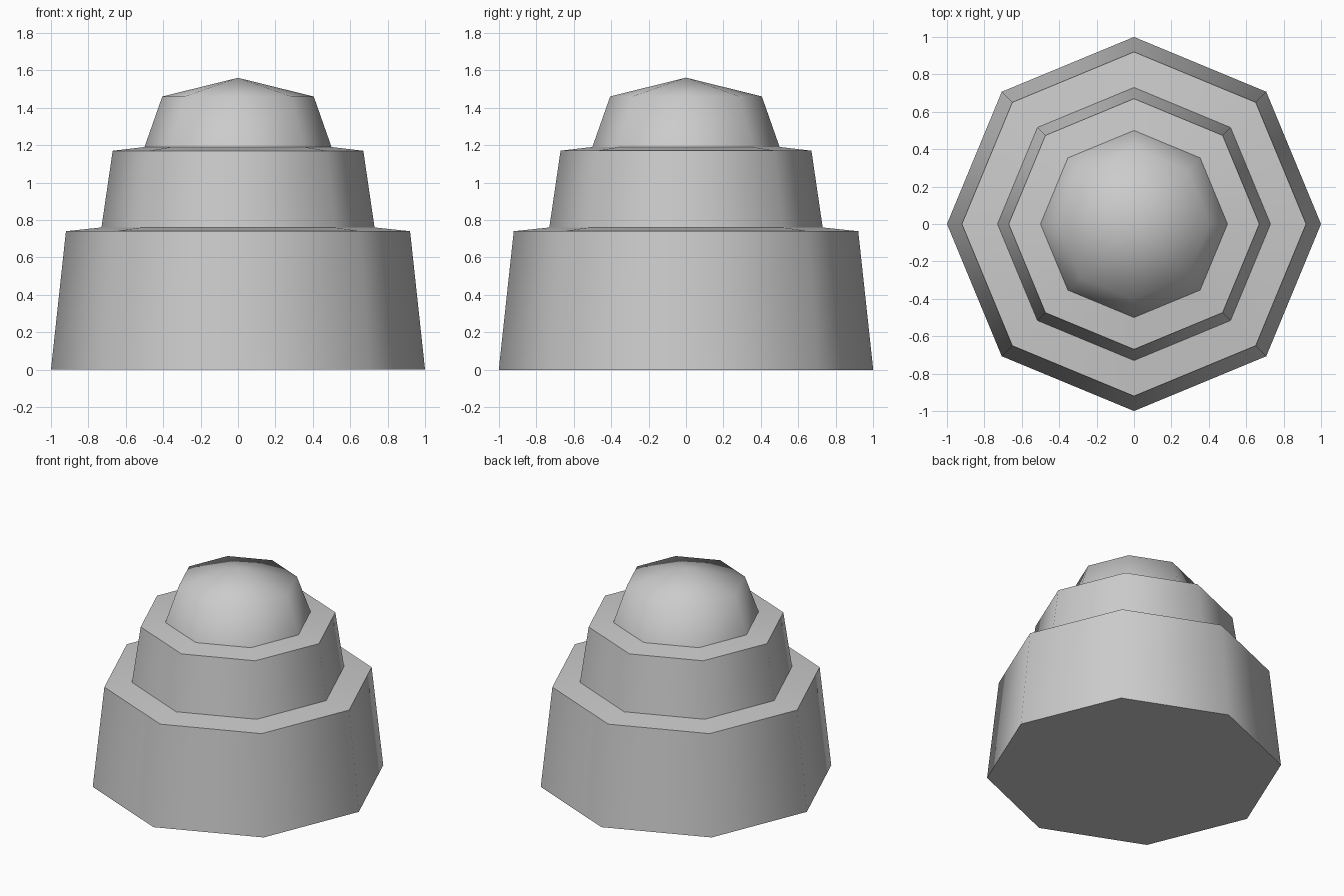
import bpy
import math

cube = bpy.data.objects.get("Cube")
if cube:
    bpy.data.objects.remove(cube, do_unlink=True)

SIDES = 8

# One grey for the whole body
grey = bpy.data.materials.new("plain_grey")
grey.use_nodes = True
grey.diffuse_color = (0.6, 0.6, 0.6, 1)
grey.node_tree.nodes["Principled BSDF"].inputs["Base Color"].default_value = (0.6, 0.6, 0.6, 1)

# Stepped outline as (radius, height): base tier, middle tier, dome
profile = [(1.0, 0.0), (0.92, 0.74), (0.73, 0.76), (0.67, 1.17),
           (0.5, 1.19), (0.405, 1.46)]
apex_height = 1.56

# Rings of the octagonal body
verts = []
for radius, height in profile:
    for i in range(SIDES):
        angle = math.tau * i / SIDES
        verts.append((radius * math.cos(angle), radius * math.sin(angle), height))

# Walls and sloped ledges
faces = [list(reversed(range(SIDES)))]
for ring in range(len(profile) - 1):
    low, high = ring * SIDES, (ring + 1) * SIDES
    for i in range(SIDES):
        j = (i + 1) % SIDES
        faces.append((low + i, low + j, high + j, high + i))

# Pointed cap of the dome
apex = len(verts)
verts.append((0, 0, apex_height))
for i in range(SIDES):
    faces.append((apex - SIDES + i, apex - SIDES + (i + 1) % SIDES, apex))

mesh = bpy.data.meshes.new("stepped_dome")
mesh.from_pydata(verts, [], faces)
mesh.materials.append(grey)
body = bpy.data.objects.new("stepped_dome", mesh)
bpy.context.collection.objects.link(body)

# Smooth around each tier, sharp at the ledges
bpy.ops.object.select_all(action='DESELECT')
body.select_set(True)
bpy.context.view_layer.objects.active = body
bpy.ops.object.shade_smooth_by_angle(angle=math.radians(60))
